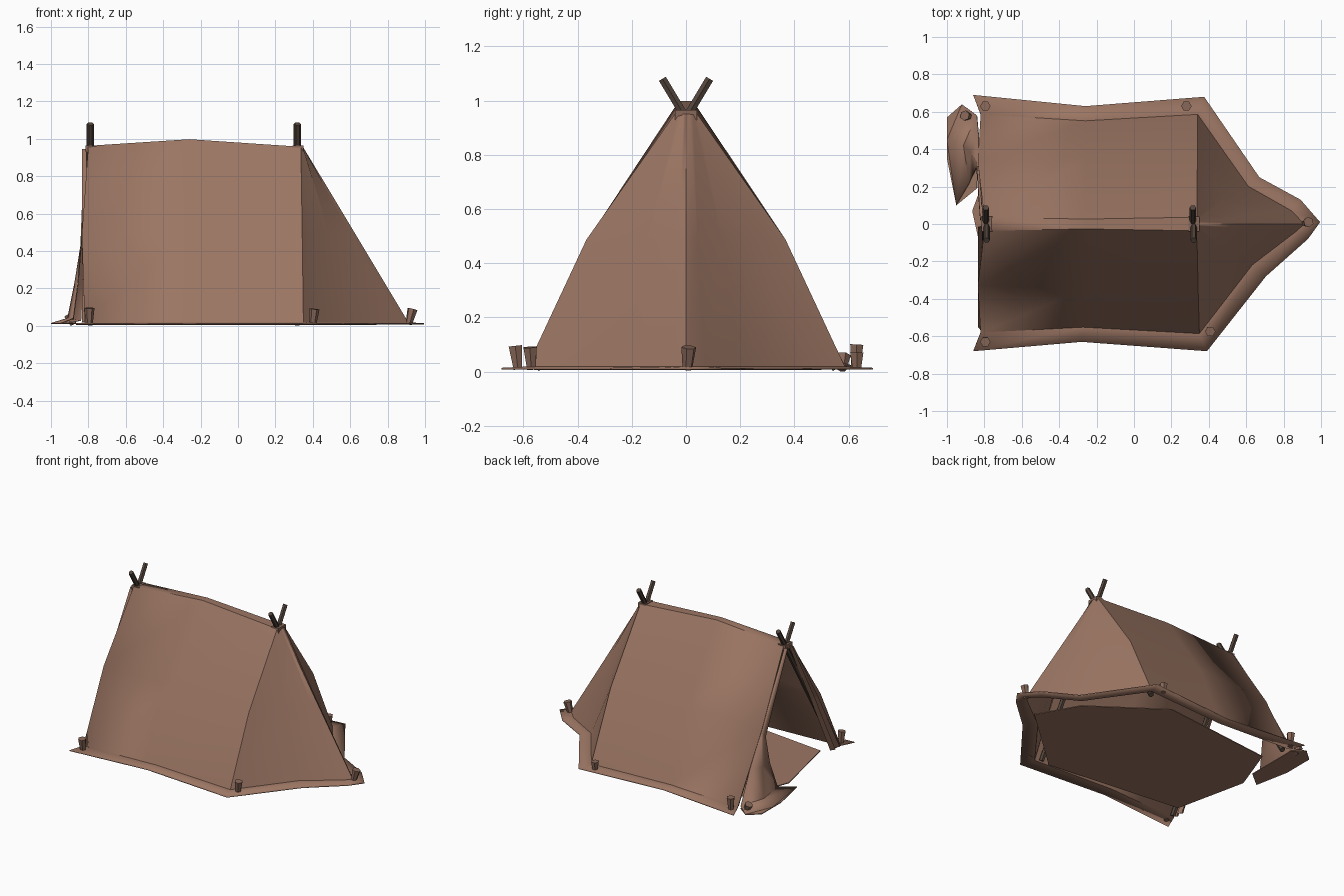
import bpy, math
from mathutils import Vector

if "Cube" in bpy.data.objects:
    bpy.data.objects.remove(bpy.data.objects["Cube"])


def material(name, rgb):
    m = bpy.data.materials.new(name)
    m.diffuse_color = (*rgb, 1)
    m.use_nodes = True
    m.node_tree.nodes["Principled BSDF"].inputs["Base Color"].default_value = m.diffuse_color
    return m


CANVAS = material("tan canvas", (0.33, 0.18, 0.125))
WOOD = material("dark pole wood", (0.088, 0.06, 0.045))
PEG = material("peg wood", (0.25, 0.14, 0.10))


def make(name, verts, faces, mat, thick=0, angle=None):
    me = bpy.data.meshes.new(name)
    me.from_pydata([tuple(v) for v in verts], [], faces)
    me.materials.append(mat)
    if angle:
        me.shade_smooth()
        me.set_sharp_from_angle(angle=math.radians(angle))
    ob = bpy.data.objects.new(name, me)
    bpy.context.collection.objects.link(ob)
    if thick:
        mod = ob.modifiers.new("thickness", "SOLIDIFY")
        mod.thickness = thick
        mod.offset = 0
    return ob


def grid_faces(rows, cols):
    return [(r * cols + c, (r + 1) * cols + c, (r + 1) * cols + c + 1, r * cols + c + 1)
            for r in range(rows - 1) for c in range(cols - 1)]


def rod(name, a, b, ra, rb, sides, mat):
    """Tapered rod from a to b."""
    a, b = Vector(a), Vector(b)
    q = (b - a).to_track_quat("Z", "Y")
    vs = []
    for p, r in ((a, ra), (b, rb)):
        for i in range(sides):
            t = 2 * math.pi * i / sides
            vs.append(p + q @ Vector((r * math.cos(t), r * math.sin(t), 0)))
    fs = [(i, (i + 1) % sides, sides + (i + 1) % sides, sides + i) for i in range(sides)]
    fs += [tuple(reversed(range(sides))), tuple(range(sides, 2 * sides))]
    return make(name, vs, fs, mat)


# Canvas: stations from the doorway to the tail (top, foot, hem, bulge)
half = [
    ((-0.80, 0.035, 0.96), (-0.82, 0.585), (-0.86, 0.69), (-0.025, 0.02)),
    ((-0.26, 0.025, 0.995), (-0.26, 0.55), (-0.26, 0.63), (0, 0.06)),
    ((0.335, 0.035, 0.955), (0.34, 0.585), (0.375, 0.68), (0.0, 0.055)),
    ((0.345, 0.025, 0.955), (0.61, 0.20), (0.67, 0.25), (0.0, 0.02)),
    ((0.345, 0.012, 0.955), (0.84, 0.07), (0.89, 0.13), (0.0, 0.0)),
]
tail = ((0.345, 0, 0.955), (0.91, 0.0), (0.995, 0.01), (0, 0))
shift = [(0, 0.01), (-0.02, 0), (0.015, 0.0), (0.035, -0.03), (0.04, 0.05)]


def flip(s, d):
    """Other side of a station; the hem there lies a little differently."""
    top, foot, hem, bulge = s
    return ((top[0], -top[1], top[2]), (foot[0] + d[0] * 0.6, -foot[1] + d[1] * 0.6),
            (hem[0] + d[0], -hem[1] + d[1]), (bulge[0], -bulge[1]))


stations = half + [tail] + [flip(s, d) for s, d in zip(half[::-1], shift[::-1])]
n = len(stations)
rows = [[], [], [], []]
for top, foot, hem, bulge in stations:
    t, f = Vector(top), Vector((*foot, 0.016))
    rows[0].append(t)
    rows[1].append(t.lerp(f, 0.5) + Vector((*bulge, 0)))
    rows[2].append(f)
    rows[3].append(Vector((*hem, 0.011)))
ridge = [(i, i + 1, n - 2 - i, n - 1 - i) for i in range(4)]
make("tent_canvas", sum(rows, []), grid_faces(4, n) + ridge, CANVAS, 0.006, 42)

# Door flap pulled open and spread on the ground
flap = [
    (-0.81, 0.045, 0.945), (-0.82, 0.035, 0.945), (-0.82, 0.02, 0.945),
    (-0.83, 0.335, 0.47), (-0.838, 0.325, 0.44), (-0.84, 0.30, 0.42),
    (-0.83, 0.46, 0.25), (-0.87, 0.38, 0.24), (-0.855, 0.275, 0.23),
    (-0.84, 0.58, 0.03), (-0.91, 0.42, 0.04), (-0.88, 0.22, 0.04),
    (-0.92, 0.64, 0.012), (-1.0, 0.45, 0.012), (-0.95, 0.10, 0.012),
]
make("open_door_flap", flap, grid_faces(5, 3), CANVAS, 0.006, 60)
make("flap_ground_corner",
     [(-0.84, 0.58, 0.012), (-0.92, 0.64, 0.012), (-1, 0.57, 0.012), (-1, 0.35, 0.012),
      (-0.95, 0.10, 0.012), (-0.84, 0.19, 0.012)], [tuple(range(6))], CANVAS, 0.006)

# Door flap gathered in folds along the other edge
folds = []
for y, z, w in ((0.03, 0.945, 0.02), (0.325, 0.47, 0.07), (0.575, 0.02, 0.10)):
    folds += [(-0.81 - 0.022 * (k % 2), -(y - w * k / 4), z) for k in range(5)]
make("gathered_door_flap", folds, grid_faces(3, 5), CANVAS, 0.006)

# Groundsheet
sheet = [(-0.75, -0.45), (0.25, -0.56), (0.74, -0.12), (0.58, 0.16), (0.10, 0.50),
         (-0.74, 0.41), (-0.865, 0.07)]
make("groundsheet", [(x, y, 0.008) for x, y in sheet], [tuple(range(7))], CANVAS, 0.006)

# Crossed poles with a lashing at each end of the ridge
for end, x in (("front", -0.79), ("rear", 0.317)):
    for side in (-1, 1):
        rod(f"{end}_pole", (x + 0.002 * side, side * 0.555, 0.01),
            (x + 0.002 * side, -side * 0.087, 1.08), 0.018, 0.017, 6, WOOD)
    vs = [(x + 0.004 + 0.03 * a, 0.04 * b, z) for z in (0.928, 0.965)
          for a, b in ((-1, -1), (1, -1), (1, 1), (-1, 1))]
    make(f"{end}_lashing", vs, [(3, 2, 1, 0), (4, 5, 6, 7), (0, 1, 5, 4), (1, 2, 6, 5),
                                (2, 3, 7, 6), (3, 0, 4, 7)], PEG)

# Pegs: position, lean and top height
for x, y, dx, dy, h in ((-0.795, 0.625, 0, 0.005, 0.10), (0.28, 0.63, 0, 0, 0.07),
                        (0.913, 0.005, 0.02, 0.005, 0.09), (0.40, -0.57, 0.008, -0.005, 0.09),
                        (-0.795, -0.62, 0, -0.01, 0.095), (-0.88, 0.575, -0.025, 0.005, 0.06)):
    rod("peg", (x, y, 0.008), (x + dx, y + dy, h), 0.018, 0.028, 6, PEG)
